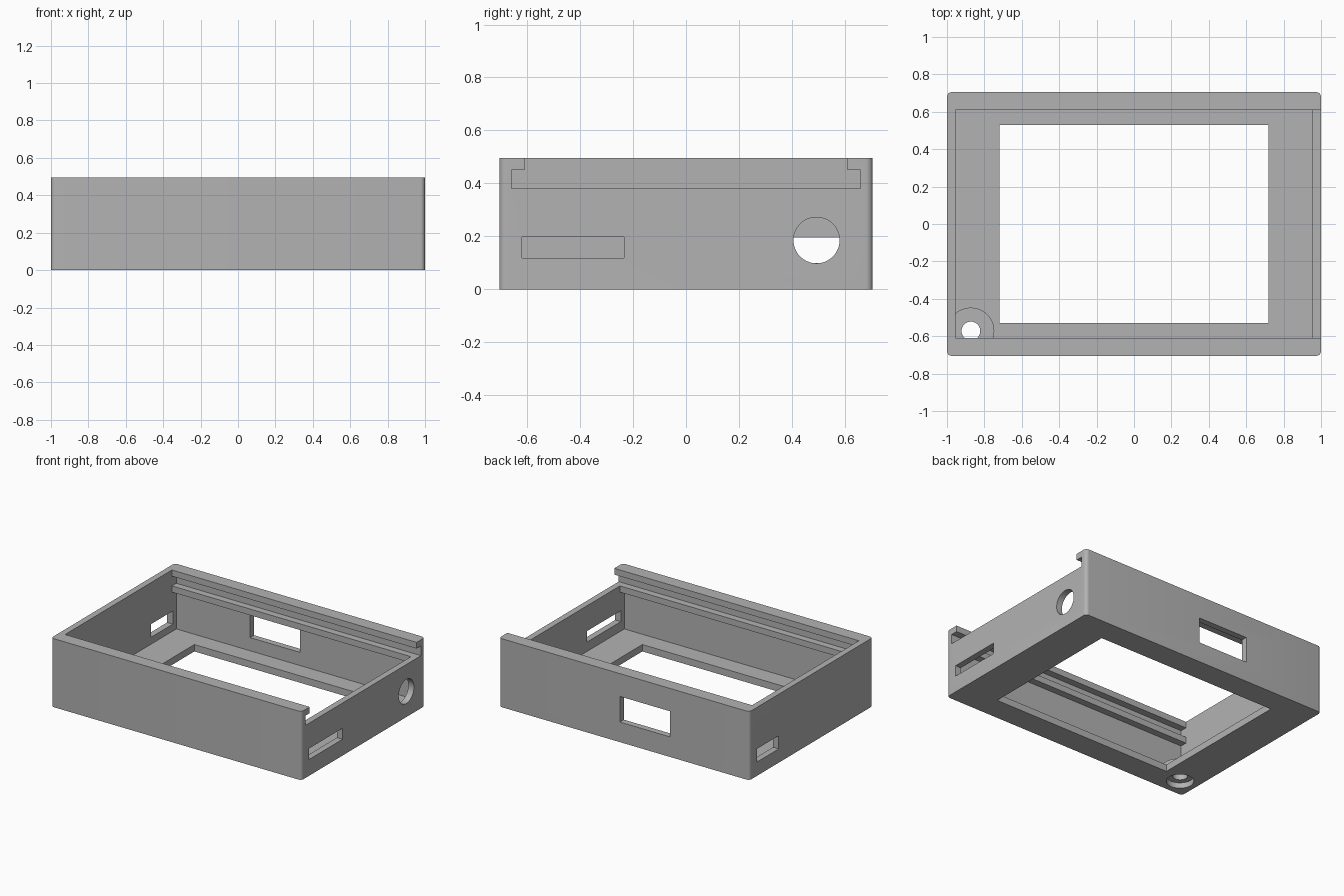
import bpy, bmesh
from mathutils import Matrix, Vector

if "Cube" in bpy.data.objects:
    bpy.data.objects.remove(bpy.data.objects["Cube"])

grey = bpy.data.materials.new("case grey")
grey.use_nodes = True
grey.diffuse_color = (0.45, 0.45, 0.45, 1)
grey.node_tree.nodes["Principled BSDF"].inputs["Base Color"].default_value = grey.diffuse_color


def finish(name, bm):
    bmesh.ops.recalc_face_normals(bm, faces=bm.faces)
    mesh = bpy.data.meshes.new(name)
    bm.to_mesh(mesh)
    bm.free()
    obj = bpy.data.objects.new(name, mesh)
    obj.data.materials.append(grey)
    bpy.context.collection.objects.link(obj)
    return obj


def box(name, x, y, z, corner=0):
    """Box from (min, max) ranges, with optional rounded upright edges."""
    bm = bmesh.new()
    lo, hi = Vector((x[0], y[0], z[0])), Vector((x[1], y[1], z[1]))
    bmesh.ops.create_cube(bm, size=1, matrix=Matrix.Translation((lo + hi) / 2) @ Matrix.Diagonal((*(hi - lo), 1)))
    if corner:
        upright = [e for e in bm.edges if abs(e.verts[0].co.z - e.verts[1].co.z) > 0.1]
        bmesh.ops.bevel(bm, geom=upright, offset=corner, segments=6, profile=0.5, affect='EDGES')
    return finish(name, bm)


def cylinder(name, centre, radius, depth, axis='Z'):
    bm = bmesh.new()
    turn = Matrix.Rotation(1.5707963, 4, 'Y') if axis == 'X' else Matrix()
    bmesh.ops.create_cone(bm, cap_ends=True, segments=48, radius1=radius, radius2=radius,
                          depth=depth, matrix=Matrix.Translation(centre) @ turn)
    return finish(name, bm)


def section(name, half, x0, x1):
    """Mirror a (y, z) half profile and extrude it along x."""
    outline = half + [(-y, z) for y, z in reversed(half)]
    bm = bmesh.new()
    face = bm.faces.new([bm.verts.new((x0, y, z)) for y, z in outline])
    new = bmesh.ops.extrude_face_region(bm, geom=[face])["geom"]
    bmesh.ops.translate(bm, vec=(x1 - x0, 0, 0), verts=[v for v in new if isinstance(v, bmesh.types.BMVert)])
    return finish(name, bm)


def combine(target, tool, operation='DIFFERENCE'):
    mod = target.modifiers.new("combine", 'BOOLEAN')
    mod.operation, mod.object, mod.solver = operation, tool, 'EXACT'
    bpy.context.view_layer.objects.active = target
    bpy.ops.object.modifier_apply(modifier=mod.name)
    bpy.data.objects.remove(tool)


WALL, LIP = 0.66, 0.61
case = box("case_shell", (-1, 1), (-0.705, 0.705), (0, 0.495), corner=0.025)

# Cavity with the lid groove, support rails and top lips along the long walls
slot = [(WALL, 0.38), (WALL, 0.45), (LIP, 0.45), (LIP, 0.6)]
cavity = [(WALL, 0.05), (WALL, 0.335), (LIP, 0.335), (LIP, 0.38)] + slot
combine(case, section("cavity", cavity, -0.955, 0.955))

# Open end where the lid slides in
combine(case, section("lid_entry", slot, 0.9, 1.1))

# Screw boss with a counterbored hole
bx, by = -0.872, -0.572
combine(case, cylinder("boss", (bx, by, 0.06), 0.125, 0.08), 'UNION')
combine(case, cylinder("screw_hole", (bx, by, 0.05), 0.05, 0.3))
combine(case, cylinder("counterbore", (bx, by, 0), 0.09, 0.08))

# Display window in the floor and ports in the walls
combine(case, box("display_window", (-0.72, 0.72), (-0.53, 0.53), (-0.1, 0.2)))
combine(case, box("back_port", (-0.365, 0.035), (0.63, 0.8), (0.145, 0.33)))
combine(case, box("end_port", (-1.1, -0.9), (0.37, 0.62), (0.1, 0.195)))
combine(case, box("card_port", (0.9, 1.1), (-0.62, -0.235), (0.118, 0.197)))
combine(case, cylinder("round_port", (1, 0.493, 0.185), 0.087, 0.2, 'X'))

# Smooth the round parts, keep the edges crisp
bpy.ops.object.select_all(action='DESELECT')
case.select_set(True)
bpy.context.view_layer.objects.active = case
bpy.ops.object.shade_smooth_by_angle(angle=0.5)
